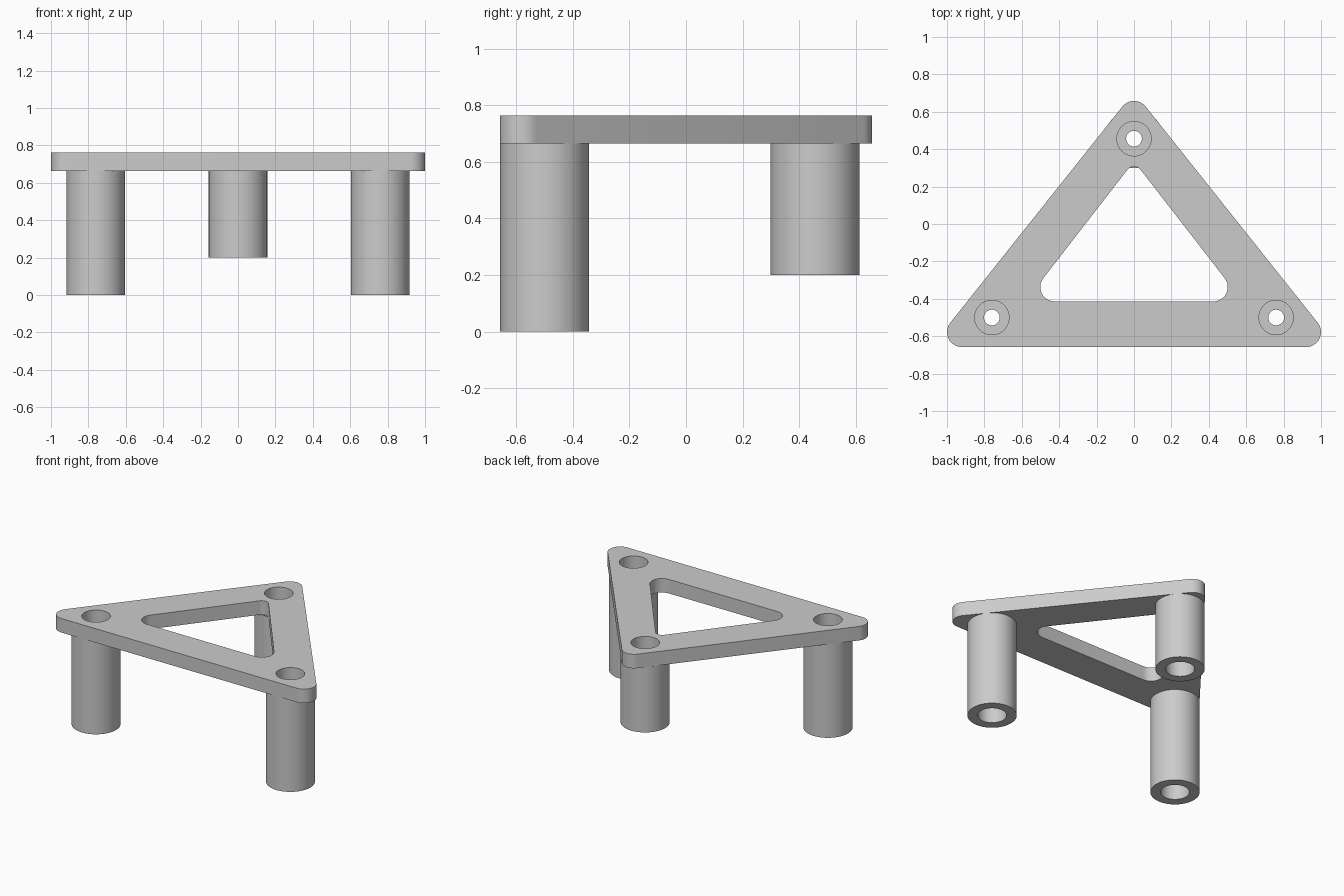
import bpy, bmesh, math
from mathutils import Vector

cube = bpy.data.objects.get("Cube")
if cube:
    bpy.data.objects.remove(cube)

PLATE_BOTTOM, PLATE_TOP = 0.664, 0.763
LEG_R, BORE_R, SCREW_R = 0.157, 0.092, 0.042
LEGS = {"front_left_leg": (0.76, -0.5, 0.0),
        "front_right_leg": (-0.76, -0.5, 0.0),
        "back_leg": (0.0, 0.456, 0.2)}

grey = bpy.data.materials.new("plain_grey")
grey.use_nodes = True
colour = (0.6, 0.6, 0.6, 1)
grey.diffuse_color = colour
grey.node_tree.nodes["Principled BSDF"].inputs["Base Color"].default_value = colour


def arc(x, y, r, start, end, steps):
    return [(x + r * math.cos(a), y + r * math.sin(a))
            for a in (start + (end - start) * i / steps for i in range(steps + 1))]


def rounded_polygon(corners, steps=12):
    """Outline wrapped around corner circles (x, y, radius), counter-clockwise."""
    normals = []
    for a, b in zip(corners, corners[1:] + corners[:1]):
        d = Vector((b[0] - a[0], b[1] - a[1]))
        normals.append(math.atan2(d.y, d.x) - math.acos((a[2] - b[2]) / d.length))
    points = []
    for i, (x, y, r) in enumerate(corners):
        turn = (normals[i] - normals[i - 1]) % math.tau
        points += arc(x, y, r, normals[i - 1], normals[i - 1] + turn, steps)
    return points


def smooth(obj):
    bpy.ops.object.select_all(action='DESELECT')
    obj.select_set(True)
    bpy.context.view_layer.objects.active = obj
    bpy.ops.object.shade_smooth_by_angle(angle=math.radians(30))


# Triangular plate with a window and three bores
outline = rounded_polygon([(-0.92, -0.578, 0.08), (0.92, -0.578, 0.08), (0, 0.578, 0.08)])
window = rounded_polygon([(-0.424, -0.337, 0.077), (0.424, -0.337, 0.077), (0, 0.262, 0.045)])
bores = [arc(x, y, BORE_R, 0, math.tau, 64)[:-1] for x, y, z in LEGS.values()]
curve = bpy.data.curves.new("plate_outline", 'CURVE')
curve.dimensions = '2D'
curve.fill_mode = 'BOTH'
curve.extrude = (PLATE_TOP - PLATE_BOTTOM) / 2
for loop in [outline, window] + bores:
    spline = curve.splines.new('POLY')
    spline.points.add(len(loop) - 1)
    for p, (x, y) in zip(spline.points, loop):
        p.co = (x, y, 0, 1)
    spline.use_cyclic_u = True
plate = bpy.data.objects.new("triangular_plate", curve)
bpy.context.collection.objects.link(plate)
plate.location.z = (PLATE_TOP + PLATE_BOTTOM) / 2
bpy.ops.object.select_all(action='DESELECT')
plate.select_set(True)
bpy.context.view_layer.objects.active = plate
bpy.ops.object.convert(target='MESH')
plate = bpy.context.view_layer.objects.active
plate.data.materials.clear()
plate.data.materials.append(grey)
bm = bmesh.new()
bm.from_mesh(plate.data)
bmesh.ops.remove_doubles(bm, verts=bm.verts, dist=0.0001)
bmesh.ops.recalc_face_normals(bm, faces=bm.faces)
bm.to_mesh(plate.data)
bm.free()
smooth(plate)


# Hollow legs: turned profile, bored from both ends around a thin web
def add_leg(name, x, y, foot):
    web = (foot + PLATE_TOP) / 2
    profile = [(LEG_R, PLATE_BOTTOM), (LEG_R, foot), (BORE_R, foot),
               (BORE_R, web - 0.05), (SCREW_R, web - 0.05),
               (SCREW_R, web + 0.05), (BORE_R, web + 0.05), (BORE_R, PLATE_BOTTOM)]
    bm = bmesh.new()
    verts = [bm.verts.new((r, 0, z)) for r, z in profile]
    edges = [bm.edges.new(pair) for pair in zip(verts, verts[1:])]
    bmesh.ops.spin(bm, geom=verts + edges, cent=(0, 0, 0), axis=(0, 0, 1),
                   angle=math.tau, steps=64)
    bmesh.ops.remove_doubles(bm, verts=bm.verts, dist=0.0001)
    bmesh.ops.recalc_face_normals(bm, faces=bm.faces)
    # Outer wall must face away from the axis
    wall = max(bm.faces, key=lambda f: f.calc_center_median().xy.length)
    if wall.normal.xy.dot(wall.calc_center_median().xy) < 0:
        bmesh.ops.reverse_faces(bm, faces=bm.faces)
    mesh = bpy.data.meshes.new(name)
    bm.to_mesh(mesh)
    bm.free()
    mesh.materials.append(grey)
    leg = bpy.data.objects.new(name, mesh)
    leg.location = (x, y, 0)
    bpy.context.collection.objects.link(leg)
    smooth(leg)


for name, (x, y, foot) in LEGS.items():
    add_leg(name, x, y, foot)
